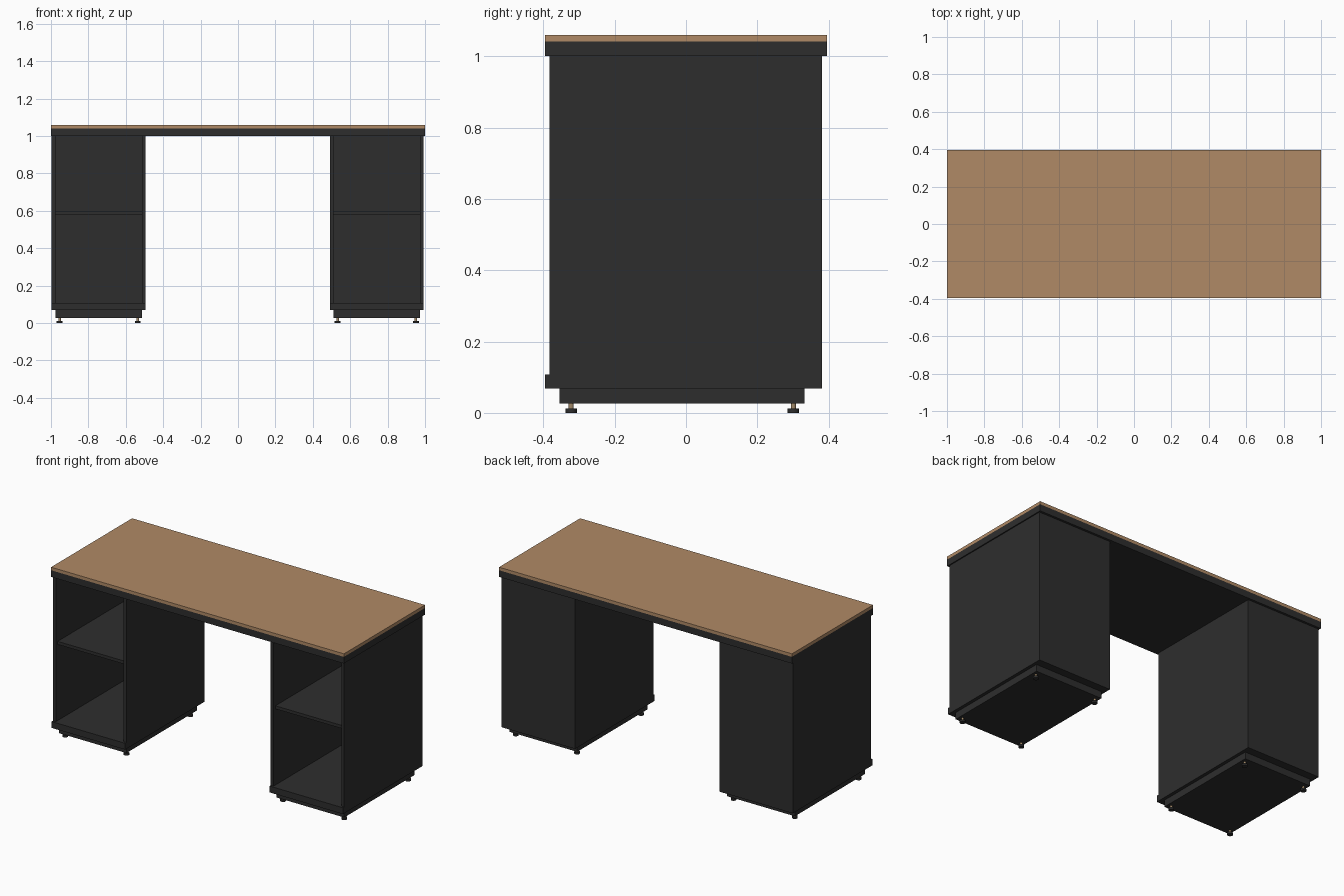
import bpy

if "Cube" in bpy.data.objects:
    bpy.data.objects.remove(bpy.data.objects["Cube"])

def material(name, rgb):
    m = bpy.data.materials.new(name)
    m.diffuse_color = (*rgb, 1)
    m.use_nodes = True
    m.node_tree.nodes["Principled BSDF"].inputs["Base Color"].default_value = m.diffuse_color
    return m

WOOD = material("warm_wood", (0.434, 0.254, 0.133))
DARK = material("charcoal", (0.027, 0.027, 0.027))
BRASS = material("brass", (0.36, 0.25, 0.14))

def box(name, x, y, z, mat):
    """Box from (min, max) ranges."""
    bpy.ops.mesh.primitive_cube_add(
        size=1, location=[(r[0] + r[1]) / 2 for r in (x, y, z)])
    o = bpy.context.object
    o.name = name
    o.scale = [r[1] - r[0] for r in (x, y, z)]
    bpy.ops.object.transform_apply(location=False, rotation=False, scale=True)
    o.data.materials.append(mat)

def cylinder(name, x, y, z, r, mat):
    bpy.ops.mesh.primitive_cylinder_add(
        vertices=20, radius=r, depth=z[1] - z[0], location=(x, y, (z[0] + z[1]) / 2))
    o = bpy.context.object
    o.name = name
    o.data.materials.append(mat)
    bpy.ops.object.shade_smooth_by_angle()

# Worktop on its dark frame
box("worktop", (-1, 1), (-0.395, 0.395), (1.041, 1.06), WOOD)
box("worktop_frame", (-1, 1), (-0.395, 0.395), (1.0, 1.041), DARK)

# Two identical open cabinets, x0 is the left edge
W, T = 0.502, 0.02
for side, x0 in (("left", -0.996), ("right", 0.491)):
    x1 = x0 + W
    inner = (x0 + T, x1 - T)
    box(side + "_cabinet_base", (x0, x1), (-0.395, 0.361), (0.069, 0.108), DARK)
    box(side + "_outer_panel_a", (x0, x0 + T), (-0.382, 0.361), (0.108, 1.0), DARK)
    box(side + "_outer_panel_b", (x1 - T, x1), (-0.382, 0.361), (0.108, 1.0), DARK)
    box(side + "_back_panel", (x0, x1), (0.361, 0.381), (0.069, 1.0), DARK)
    box(side + "_shelf", inner, (-0.365, 0.361), (0.578, 0.597), DARK)
    box(side + "_plinth", (x0 + T, x1 - T), (-0.354, 0.332), (0.027, 0.069), DARK)
    # Levelling feet
    for fx in (x0 + 0.042, x1 - 0.042):
        for fy in (-0.322, 0.301):
            cylinder(side + "_foot_pad", fx, fy, (0, 0.012), 0.016, DARK)
            cylinder(side + "_foot_stem", fx, fy, (0.012, 0.027), 0.007, BRASS)
